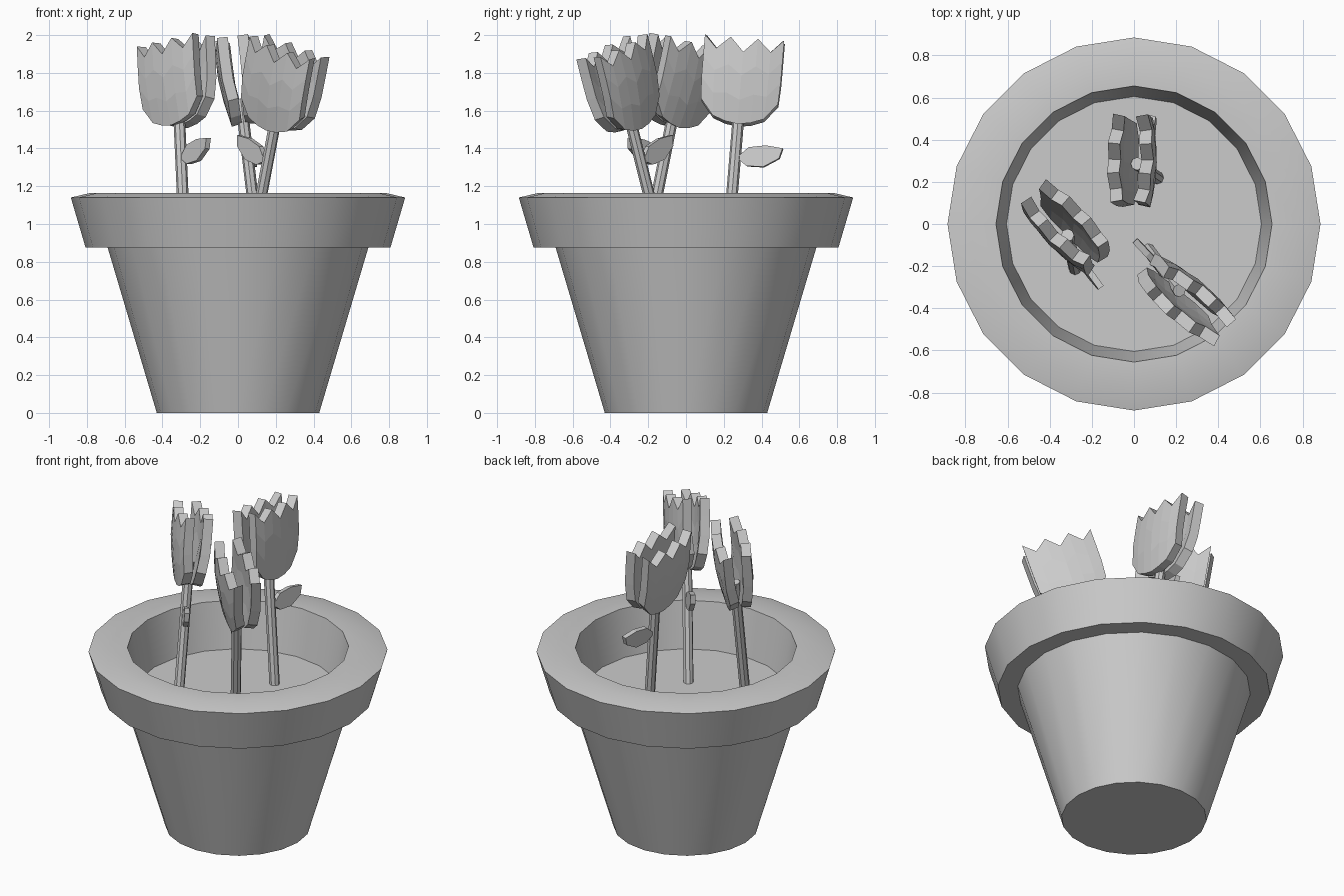
import bpy, math
from mathutils import Vector, Matrix

if "Cube" in bpy.data.objects:
    bpy.data.objects.remove(bpy.data.objects["Cube"])

SOIL = 0.87


def make(name, verts, faces, matrix=None, thickness=0.0):
    me = bpy.data.meshes.new(name)
    me.from_pydata(verts, [], faces)
    ob = bpy.data.objects.new(name, me)
    bpy.context.collection.objects.link(ob)
    if matrix:
        ob.matrix_world = matrix
    if thickness:
        mod = ob.modifiers.new("thickness", 'SOLIDIFY')
        mod.thickness = thickness
        mod.offset = 0
    return ob


def smooth(ob, angle):
    bpy.ops.object.select_all(action='DESELECT')
    ob.select_set(True)
    bpy.context.view_layer.objects.active = ob
    bpy.ops.object.shade_smooth_by_angle(angle=math.radians(angle))


def lathe(name, profile, n, matrix=None):
    """Revolve (radius, z) rings and close both ends with n-gons."""
    verts = [(r * math.cos(2 * math.pi * i / n), r * math.sin(2 * math.pi * i / n), z)
             for r, z in profile for i in range(n)]
    faces = [(k * n + i, k * n + (i + 1) % n, (k + 1) * n + (i + 1) % n, (k + 1) * n + i)
             for k in range(len(profile) - 1) for i in range(n)]
    last = (len(profile) - 1) * n
    faces += [tuple(reversed(range(n))), tuple(range(last, last + n))]
    return make(name, verts, faces, matrix)


# Pot with rim, inner wall and soil surface
pot = lathe("pot", [(0.43, 0), (0.69, 0.875), (0.807, 0.875), (0.885, 1.14),
                    (0.78, 1.165), (0.655, 1.165), (0.605, SOIL)], 20)
smooth(pot, 30)

# Petal columns: position across, bottom height, top height (tips and notches)
COLUMNS = [(-0.205, 0.12, 0.455), (-0.14, 0.035, 0.385), (-0.07, 0.01, 0.45),
           (0, 0.0, 0.375), (0.07, 0.01, 0.45), (0.14, 0.035, 0.385), (0.205, 0.12, 0.455)]
LEAF = [(0.01, 0.0), (0.07, 0.06), (0.16, 0.075), (0.25, 0.065),
        (0.235, 0.01), (0.155, -0.04), (0.065, -0.04)]


def petal(name, matrix, side):
    """Serrated petal, bowed outward, flaring toward the top."""
    verts, rows = [], 4
    for u, lo, hi in COLUMNS:
        for r in range(rows):
            z = lo + (hi - lo) * r / (rows - 1)
            flare = 0.05 * min(1, z / 0.25) ** 0.7
            bow = 0.03 * (1 - (u / 0.205) ** 2)
            width = 0.93 + 0.07 * min(1, z / 0.2)
            verts.append((u * width, side * (0.012 + flare * 0.85 + bow * 0.8), 0.665 + z))
    faces = [(c * rows + r, (c + 1) * rows + r, (c + 1) * rows + r + 1, c * rows + r + 1)
             for c in range(len(COLUMNS) - 1) for r in range(rows - 1)]
    make(name, verts, faces, matrix, 0.058)


# Three tulips: soil position, lean per unit height, petal width direction
TULIPS = {
    "left": ((-0.28, -0.21), (-0.045, 0.2), (0.7, -0.72)),
    "back": ((0.11, 0.22), (-0.12, 0.083), (0.02, 1)),
    "front": ((0.07, -0.125), (0.19, -0.25), (-0.77, 0.63)),
}
for label, (pos, lean, across) in TULIPS.items():
    a = Vector((*lean, 1)).normalized()
    w = Vector((*across, 0))
    w = (w - a * w.dot(a)).normalized()
    n = a.cross(w)
    m = Matrix((w, n, a)).transposed().to_4x4()
    m.translation = (*pos, SOIL)
    lathe(label + "_stem", [(0.031, -0.01), (0.031, 0.8)], 8, m)
    petal(label + "_petal_a", m, 1)
    petal(label + "_petal_b", m, -1)
    make(label + "_leaf", [(x, -0.15 * x, 0.485 + z) for x, z in LEAF],
         [tuple(range(len(LEAF)))], m, 0.03)
